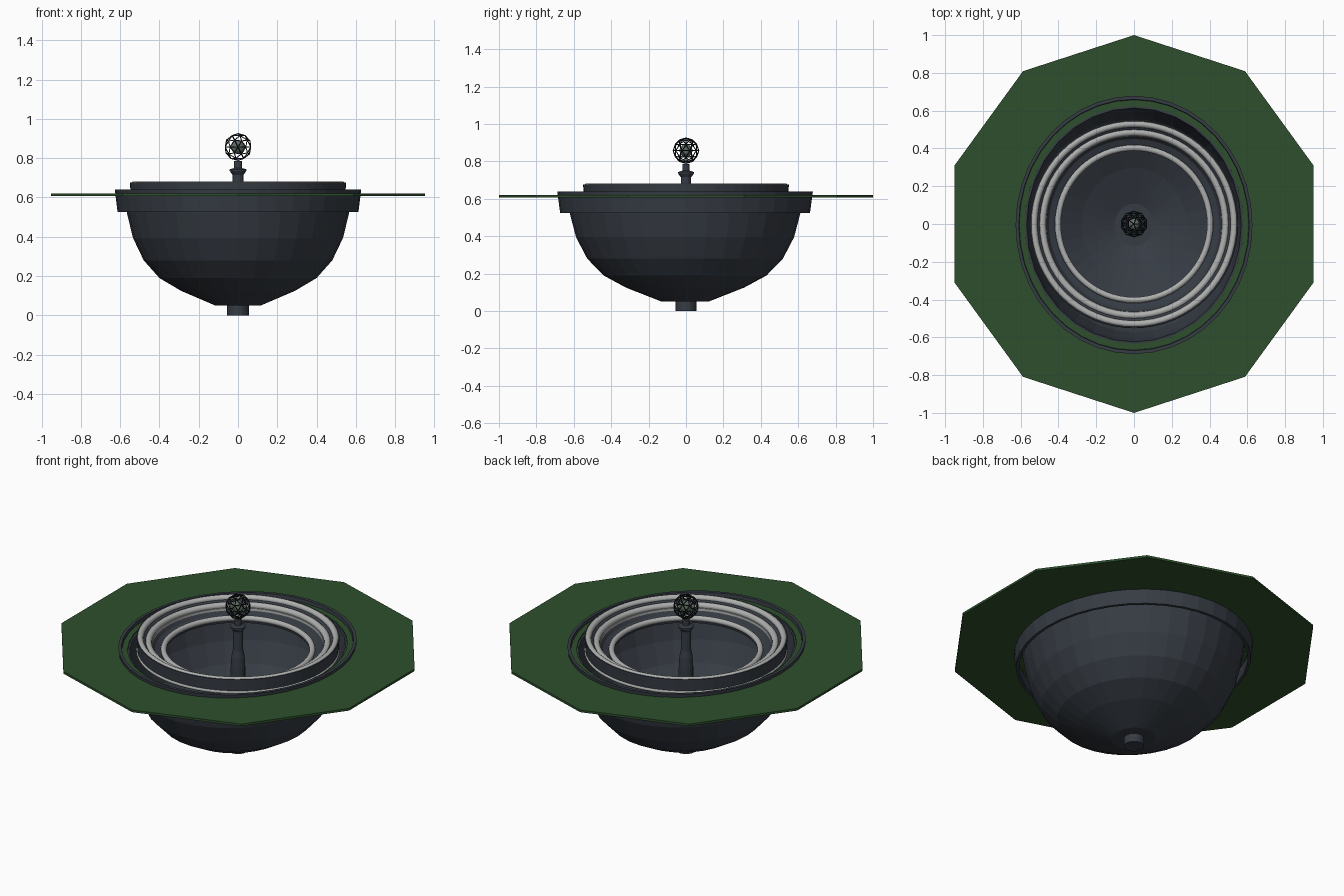
import bpy, bmesh, math

if "Cube" in bpy.data.objects:
    bpy.data.objects.remove(bpy.data.objects["Cube"])

def mat(name, c):
    m = bpy.data.materials.new(name)
    m.diffuse_color = (*c, 1)
    m.use_nodes = True
    m.node_tree.nodes["Principled BSDF"].inputs["Base Color"].default_value = m.diffuse_color
    return m

SLATE = mat("dark slate", (0.037, 0.045, 0.058))
GREEN = mat("dark green", (0.026, 0.078, 0.025))
PALE = mat("pale grey", (0.42, 0.43, 0.42))
BLACK = mat("near black", (0.012, 0.015, 0.018))
CORE = mat("grey green", (0.12, 0.16, 0.13))

def lathe(name, pts, m, n=32, sx=1.0, sy=1.0, closed=False, smooth=False, y0=0.0):
    """Revolve (radius, z) points about z; radius 0 closes the end."""
    bm = bmesh.new()
    rings = [[bm.verts.new((r * sx * math.cos(2 * math.pi * i / n),
                            r * sy * math.sin(2 * math.pi * i / n) + y0, z))
              for i in range(n)] for r, z in pts]
    pairs = list(zip(rings, rings[1:]))
    if closed:
        pairs.append((rings[-1], rings[0]))
    for a, b in pairs:
        for i in range(n):
            j = (i + 1) % n
            bm.faces.new((a[i], a[j], b[j], b[i]))
    bmesh.ops.remove_doubles(bm, verts=bm.verts, dist=1e-5)
    bmesh.ops.recalc_face_normals(bm, faces=bm.faces)
    return finish(name, bm, m, smooth)

def finish(name, bm, m, smooth=False):
    me = bpy.data.meshes.new(name)
    bm.to_mesh(me)
    bm.free()
    me.materials.append(m)
    for p in me.polygons:
        p.use_smooth = smooth
    ob = bpy.data.objects.new(name, me)
    bpy.context.collection.objects.link(ob)
    return ob

def torus(name, r, z, t, m):
    pts = [(r + t * math.cos(k * math.pi / 5), z + t * math.sin(k * math.pi / 5)) for k in range(10)]
    return lathe(name, pts, m, 64, closed=True, smooth=True)

# Oval bowl: thin walled, outer profile up and inner profile back down
outer = [(0, .05), (.115, .05), (.29, .125), (.40, .19), (.48, .28), (.535, .395), (.565, .52), (.58, .612)]
inner = [(max(r - .012, 0), z + .012 * (1 - z / .65)) for r, z in reversed(outer)]
lathe("bowl", outer + inner, SLATE, sy=1.09, y0=-.005)

# Oval collar under and through the plate
lathe("collar", [(.613, .525), (.627, .64), (.61, .64), (.597, .525)], SLATE, 40,
      sy=1.09, closed=True, y0=-.005)

# Ten-sided plate with an oval opening
bm = bmesh.new()
N = 40
loops = []
for z in (.607, .62):
    o, h = [], []
    for i in range(N):
        a = 2 * math.pi * i / N + math.pi / 2
        d = (a - math.pi / 2 + math.pi / 10) % (math.pi / 5) - math.pi / 10
        # radius to the straight edge of a decagon with a corner at +y
        R = math.cos(math.pi / 10) / math.cos(math.pi / 10 - abs(d))
        o.append(bm.verts.new((R * math.cos(a), R * math.sin(a), z)))
        h.append(bm.verts.new((.578 * math.cos(a), .628 * math.sin(a) - .005, z)))
    loops.append((o, h))
(o0, h0), (o1, h1) = loops
for i in range(N):
    j = (i + 1) % N
    for a, b in ((o0, o1), (o1, h1), (h1, h0), (h0, o0)):
        bm.faces.new((a[i], a[j], b[j], b[i]))
bmesh.ops.recalc_face_normals(bm, faces=bm.faces)
finish("plate", bm, GREEN)

# Stepped ring insert: dark outer wall and dark steps, pale rolled rings
lathe("ring_wall", [(.545, .59), (.55, .675), (.535, .675), (.505, .655), (.48, .64),
                    (.45, .60), (.41, .585), (.395, .585), (.395, .575), (.45, .58)],
      SLATE, 64, closed=True)
for name, r, z, t in (("outer_ring", .53, .664, .018), ("middle_ring", .485, .64, .019),
                      ("inner_ring", .403, .60, .016), ("lower_ring", .542, .597, .010)):
    torus(name, r, z, t, PALE)
lathe("ring_lining", [(.47, .632), (.468, .59), (.462, .59), (.464, .632)], PALE, 64, closed=True)

# Post with drain stub, wide lower sleeve, flare and neck
lathe("post", [(0, 0), (.055, 0), (.055, .06), (.04, .07), (.04, .50), (.036, .56), (.028, .60),
               (.028, .715), (.042, .735), (.042, .743), (.02, .75), (.02, .785), (0, .785)],
      SLATE, 16)

# Wire ball with a small core
bm = bmesh.new()
bmesh.ops.create_icosphere(bm, subdivisions=2, radius=.068)
ball = finish("wire_ball", bm, BLACK)
ball.location.z = .857
w = ball.modifiers.new("wire", 'WIREFRAME')
w.thickness = .006
bm = bmesh.new()
bmesh.ops.create_icosphere(bm, subdivisions=2, radius=.036)
core = finish("ball_core", bm, CORE)
core.location.z = .857
